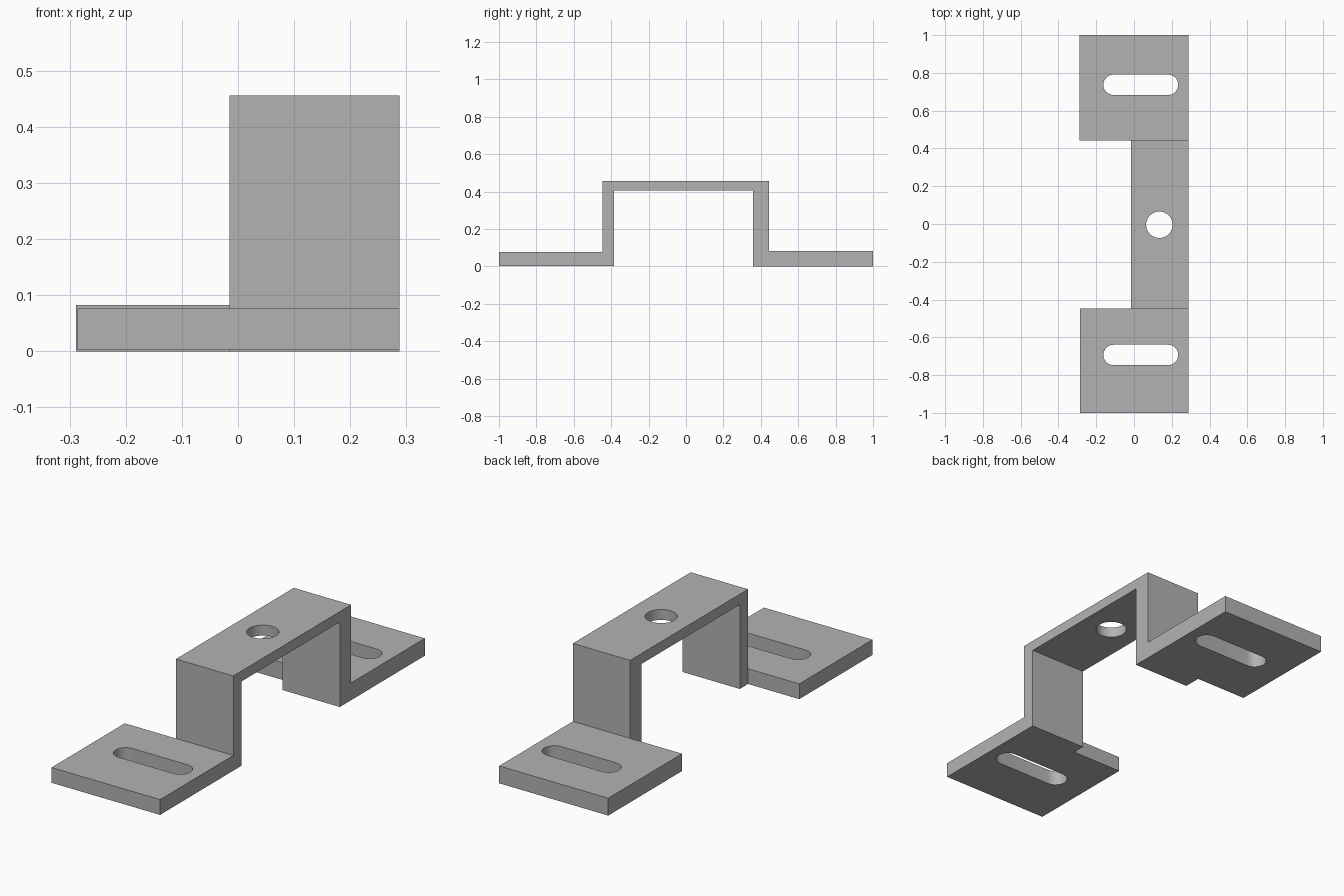
import bpy, bmesh, math

cube = bpy.data.objects.get("Cube")
if cube:
    bpy.data.objects.remove(cube, do_unlink=True)

grey = bpy.data.materials.new("plain grey")
grey.use_nodes = True
colour = (0.45, 0.45, 0.45, 1)
grey.diffuse_color = colour
grey.node_tree.nodes["Principled BSDF"].inputs["Base Color"].default_value = colour


def prism(name, outline, direction):
    """Extrude a closed outline of 3D points along a direction."""
    bm = bmesh.new()
    face = bm.faces.new([bm.verts.new(p) for p in outline])
    new = bmesh.ops.extrude_face_region(bm, geom=[face])["geom"]
    bmesh.ops.translate(bm, vec=direction, verts=[v for v in new if isinstance(v, bmesh.types.BMVert)])
    bmesh.ops.recalc_face_normals(bm, faces=bm.faces)
    mesh = bpy.data.meshes.new(name)
    bm.to_mesh(mesh)
    bm.free()
    mesh.materials.append(grey)
    obj = bpy.data.objects.new(name, mesh)
    bpy.context.collection.objects.link(obj)
    return obj


def upright(name, plan):
    return prism(name, [(x, y, -0.2) for x, y in plan], (0, 0, 1))


def rectangle(x0, x1, y0, y1):
    return [(x0, y0), (x1, y0), (x1, y1), (x0, y1)]


def slot(x0, x1, y, r, steps=16):
    """Rounded slot outline; a plain circle when x0 equals x1."""
    points = []
    for cx, start in ((x1, -math.pi / 2), (x0, math.pi / 2)):
        for i in range(steps + (x0 != x1)):
            a = start + math.pi * i / steps
            points.append((cx + r * math.cos(a), y + r * math.sin(a)))
    return points


# Stepped strap: foot, leg, bridge, leg, foot
left, right = -0.289, 0.288
front, back = -0.447, 0.443
base = 0.003
side = [(-1, base), (-0.385, base), (-0.385, 0.406), (0.358, 0.406),
        (0.358, 0), (1, 0), (1, 0.083), (back, 0.083),
        (back, 0.456), (front, 0.456), (front, 0.076), (-1, 0.076)]
bracket = prism("mounting_bracket", [(left, y, z) for y, z in side], (right - left, 0, 0))

# Cutters: narrow bridge, front foot trim, foot slots and bridge hole
cutters = [
    upright("bridge_notch_cutter", rectangle(-0.5, -0.015, front, back)),
    upright("front_foot_trim_cutter", rectangle(-0.5, -0.286, -1.2, -0.4)),
    upright("front_slot_cutter", slot(-0.108, 0.18, -0.693, 0.054)),
    upright("back_slot_cutter", slot(-0.108, 0.18, 0.737, 0.054)),
    upright("bridge_hole_cutter", slot(0.134, 0.134, -0.004, 0.07)),
]
bpy.context.view_layer.objects.active = bracket
for cutter in cutters:
    cutter.hide_render = True
    mod = bracket.modifiers.new(cutter.name, "BOOLEAN")
    mod.operation = "DIFFERENCE"
    mod.solver = "EXACT"
    mod.object = cutter
    bpy.ops.object.modifier_apply(modifier=mod.name)
    bpy.data.objects.remove(cutter, do_unlink=True)

# Smooth hole walls, crisp plate edges
bpy.ops.object.select_all(action="DESELECT")
bracket.select_set(True)
bpy.ops.object.shade_smooth_by_angle(angle=math.radians(30))
